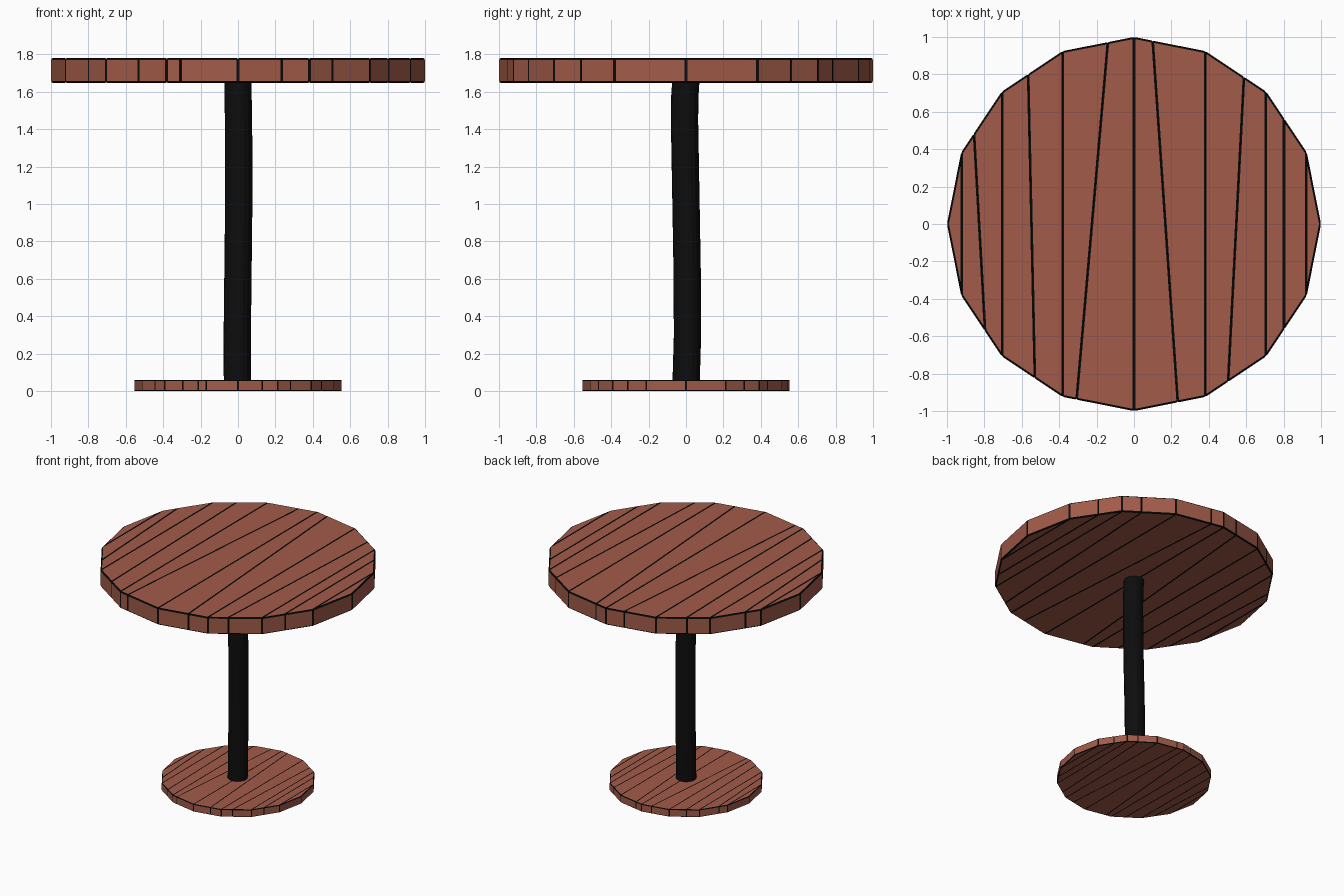
import bpy, bmesh, math
from mathutils import Vector, Matrix

if "Cube" in bpy.data.objects:
    bpy.data.objects.remove(bpy.data.objects["Cube"])


def material(name, rgb):
    m = bpy.data.materials.new(name)
    m.diffuse_color = (*rgb, 1)
    m.use_nodes = True
    m.node_tree.nodes["Principled BSDF"].inputs["Base Color"].default_value = m.diffuse_color
    return m


WOOD = material("red brown wood", (0.36, 0.105, 0.066))
BLACK = material("black", (0.004, 0.004, 0.004))

# Plank seams on a unit disc: x at y = +1 and x at y = -1
SEAMS = [(-0.924, -0.924), (-0.887, -0.775), (-0.707, -0.707), (-0.572, -0.528),
         (-0.383, -0.383), (-0.138, -0.313), (0, 0), (0.099, 0.238),
         (0.383, 0.383), (0.601, 0.497), (0.707, 0.707), (0.805, 0.805), (0.924, 0.924)]


def add_object(name, bm, mats):
    me = bpy.data.meshes.new(name)
    bm.to_mesh(me)
    bm.free()
    for m in mats:
        me.materials.append(m)
    ob = bpy.data.objects.new(name, me)
    bpy.context.collection.objects.link(ob)
    return ob


def plank_disc(name, radius, z0, z1, line):
    """16-sided disc cut into planks, every panel framed by a black chamfer."""
    lift = line * 0.5
    r, h = radius - lift, z1 - z0 - 2 * lift
    bm = bmesh.new()
    bmesh.ops.create_cone(bm, cap_ends=True, segments=16, radius1=r, radius2=r, depth=h,
                          matrix=Matrix.Translation((0, 0, (z0 + z1) / 2)))
    for xa, xb in SEAMS:
        a, b = Vector((xa * r, r, 0)), Vector((xb * r, -r, 0))
        d = b - a
        bmesh.ops.bisect_plane(bm, geom=bm.verts[:] + bm.edges[:] + bm.faces[:], dist=0.002,
                               plane_co=a, plane_no=Vector((d.y, -d.x, 0)).normalized())
    bmesh.ops.recalc_face_normals(bm, faces=bm.faces[:])
    frame = bmesh.ops.inset_individual(bm, faces=bm.faces[:], thickness=line, depth=lift,
                                       use_even_offset=True)
    for f in frame["faces"]:
        f.material_index = 1
    return add_object(name, bm, [WOOD, BLACK])


# Table top and foot
plank_disc("table_top", 1.0, 1.647, 1.781, 0.007)
plank_disc("table_foot", 0.555, 0.0, 0.06, 0.004)

# Slightly crooked pole: (x, y, z) ring centres
PATH = [(-0.003, 0.0, 0.03), (-0.004, 0.008, 0.3), (0.0, 0.006, 0.65),
        (0.004, 0.0, 1.0), (0.003, -0.008, 1.45), (0.0, -0.006, 1.58), (0.0, 0.0, 1.67)]
N, R = 16, 0.073
bm = bmesh.new()
rings = [[bm.verts.new((x + R * math.cos(2 * math.pi * i / N),
                        y + R * math.sin(2 * math.pi * i / N), z)) for i in range(N)]
         for x, y, z in PATH]
for lo, hi in zip(rings, rings[1:]):
    for i in range(N):
        j = (i + 1) % N
        bm.faces.new((lo[i], lo[j], hi[j], hi[i]))
bm.faces.new(rings[0][::-1])
bm.faces.new(rings[-1])
add_object("pole", bm, [BLACK])
